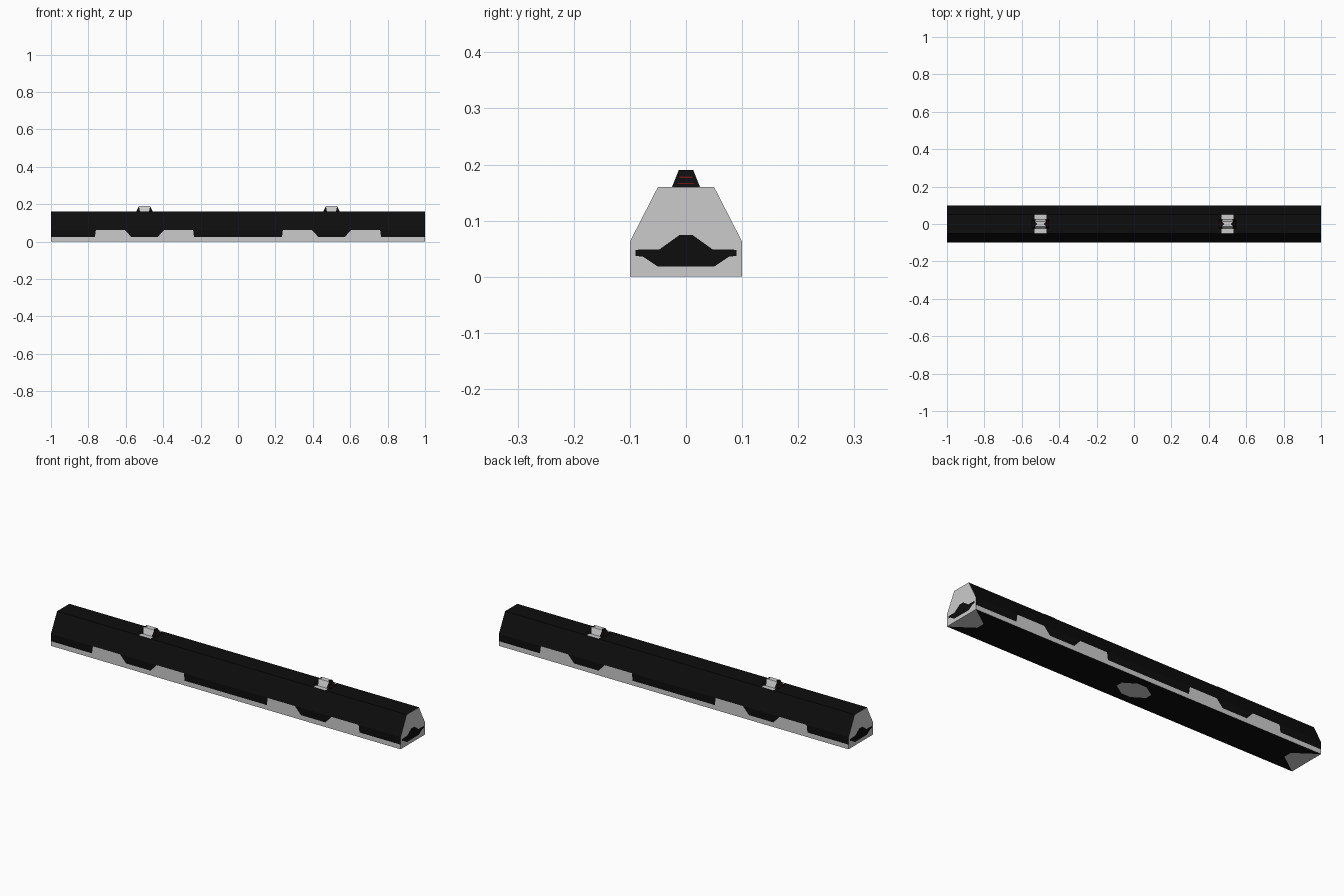
import bpy, bmesh
from mathutils import Vector

if "Cube" in bpy.data.objects:
    bpy.data.objects.remove(bpy.data.objects["Cube"])


def material(name, col):
    m = bpy.data.materials.new(name)
    m.diffuse_color = (*col, 1)
    m.use_nodes = True
    m.node_tree.nodes["Principled BSDF"].inputs["Base Color"].default_value = m.diffuse_color
    return m


MATS = [material("near_black", (0.004, 0.004, 0.004)),
        material("light_grey", (0.6, 0.6, 0.6)),
        material("dark_red", (0.12, 0.008, 0.005))]
BLACK, GREY, RED = 0, 1, 2


def mirrored_part(name, faces, inside):
    """Build one quarter from (colour, points), facing away from 'inside', then mirror in x and y."""
    bm = bmesh.new()
    for col, pts in faces:
        f = bm.faces.new([bm.verts.new(p) for p in pts])
        f.material_index = col
        f.normal_update()
        if f.normal.dot(f.calc_center_median() - Vector(inside)) < 0:
            f.normal_flip()
    bmesh.ops.remove_doubles(bm, verts=bm.verts, dist=1e-5)
    me = bpy.data.meshes.new(name)
    bm.to_mesh(me)
    bm.free()
    for m in MATS:
        me.materials.append(m)
    ob = bpy.data.objects.new(name, me)
    bpy.context.collection.objects.link(ob)
    mod = ob.modifiers.new("mirror", 'MIRROR')
    mod.use_axis = (True, True, False)
    return ob


# barrier body, quarter with x > 0 and y < 0
W, T, KNEE, H = 0.10, 0.05, 0.0625, 0.16
body = []

# vertical side: grey skirt with raised blocks, black above
line = [(0, .024), (.235, .024), (.24, .062), (.395, .062), (.43, .024),
        (.57, .024), (.605, .062), (.76, .062), (.765, .024), (1, .024)]
line3 = [(x, -W, z) for x, z in line]
body.append((GREY, line3 + [(1, -W, 0), (0, -W, 0)]))
body.append((BLACK, line3 + [(1, -W, KNEE), (0, -W, KNEE)]))

# sloping side and top, with a grey strip across the top under each lifting block
xs = [0, .467, .533, 1]
body.append((BLACK, [(0, -W, KNEE), (1, -W, KNEE)] + [(x, -T, H) for x in reversed(xs)]))
for i in range(3):
    a, b = xs[i], xs[i + 1]
    body.append((GREY if i == 1 else BLACK, [(a, -T, H), (b, -T, H), (b, 0, H), (a, 0, H)]))

# end face: black blot set in grey
blot = [(1, 0, .074), (1, -.012, .074), (1, -.047, .049), (1, -.09, .048),
        (1, -.09, .037), (1, -.077, .036), (1, -.05, .018), (1, 0, .018)]
body.append((BLACK, blot))
body.append((GREY, blot + [(1, 0, 0), (1, -W, 0), (1, -W, .024), (1, -W, KNEE),
                           (1, -T, H), (1, 0, H)]))

# underside: grey wedge at the end, grey patch in the middle
patch = [(0, -.056, 0), (.025, -.056, 0), (.085, -.018, 0), (.085, 0, 0)]
wedge = [(.89, 0, 0), (.89, -.022, 0), (1, -W, 0)]
body.append((GREY, patch + [(0, 0, 0)]))
body.append((GREY, wedge + [(1, 0, 0)]))
body.append((BLACK, patch + wedge + [(0, -W, 0)]))
mirrored_part("barrier_body", body, (0, 0, .08))

# lifting blocks: tapered, grey waisted band over black with thin red lines
CX, Z0, Z1 = 0.5, H, 0.19


def slope(t, v):
    """Point on the block's end slope: t from base to top, v across the half width."""
    return (.045 - .015 * t, -v * (.025 - .012 * t), Z0 + (Z1 - Z0) * t)


levels = [0, .17, .24, .54, .61, 1]
block = []
for s in (1, -1):
    def put(col, pts):
        block.append((col, [(CX + s * x, y, z) for x, y, z in pts]))
    # end slopes
    for i in range(5):
        for v0, v1 in ((0, .65), (.65, 1)):
            col = RED if i in (1, 3) and v0 == 0 else BLACK
            t0, t1 = levels[i], levels[i + 1]
            put(col, [slope(t0, v0), slope(t1, v0), slope(t1, v1), slope(t0, v1)])
    # front slope
    put(GREY, [(0, -.025, Z0), (.024, -.025, Z0), (.03, -.013, Z1), (0, -.013, Z1)])
    put(BLACK, [(.024, -.025, Z0), (.045, -.025, Z0), (.03, -.013, Z1)])
    # top with waist
    put(GREY, [(0, -.013, Z1), (.03, -.013, Z1), (.018, 0, Z1), (0, 0, Z1)])
    put(BLACK, [(.03, -.013, Z1), (.03, 0, Z1), (.018, 0, Z1)])
mirrored_part("lifting_blocks", block, (CX, 0, .165))
